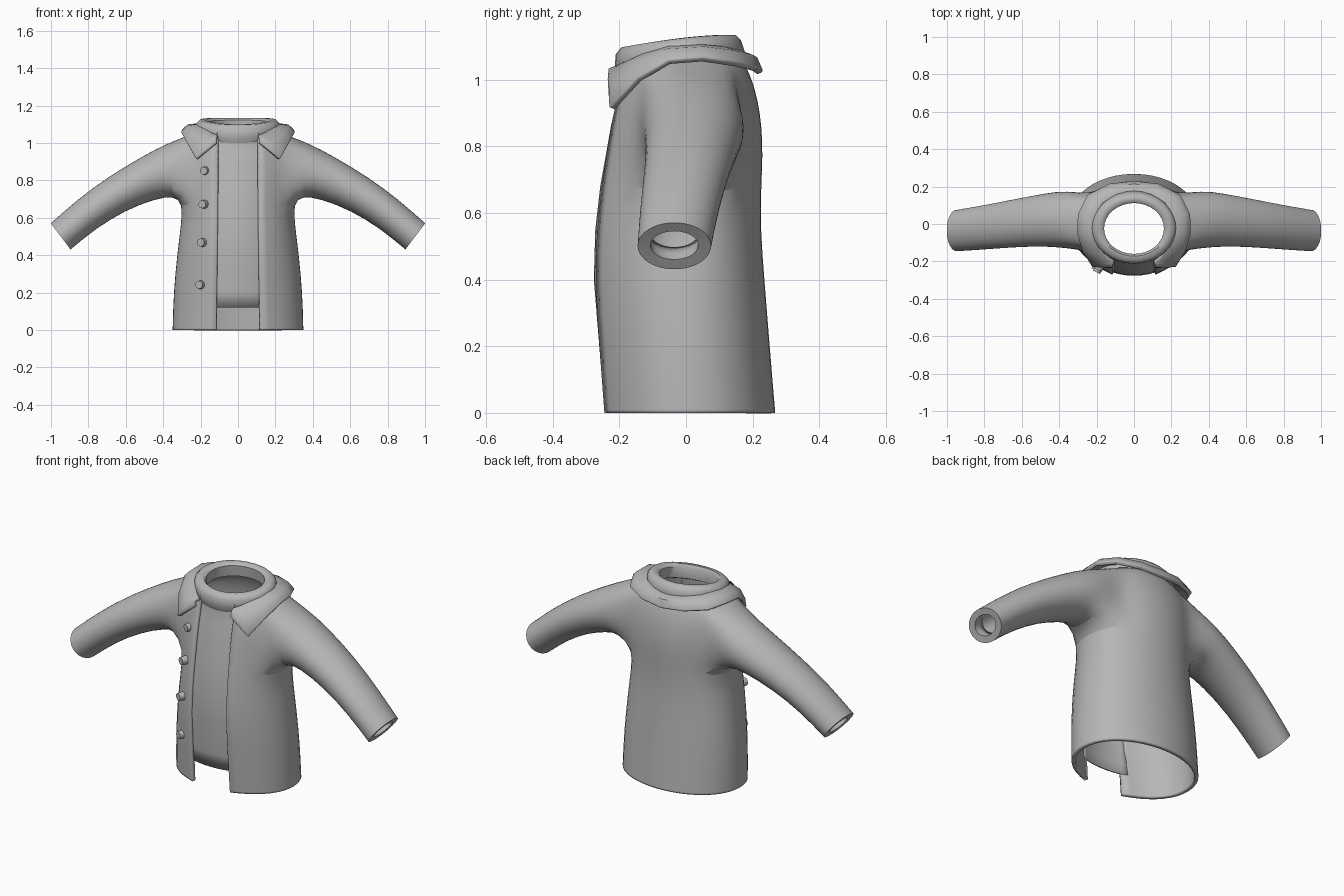
import bpy, bmesh, math
from mathutils import Vector

if "Cube" in bpy.data.objects:
    bpy.data.objects.remove(bpy.data.objects["Cube"])

cloth = bpy.data.materials.new("grey_cloth")
cloth.diffuse_color = (0.47, 0.47, 0.47, 1)
cloth.use_nodes = True
cloth.node_tree.nodes["Principled BSDF"].inputs["Base Color"].default_value = cloth.diffuse_color


def make(name, bm):
    bmesh.ops.recalc_face_normals(bm, faces=bm.faces[:])
    me = bpy.data.meshes.new(name)
    bm.to_mesh(me)
    bm.free()
    me.materials.append(cloth)
    ob = bpy.data.objects.new(name, me)
    bpy.context.collection.objects.link(ob)
    return ob


def mirror(ob):
    m = ob.modifiers.new("mirror", 'MIRROR')
    m.use_clip = True
    m.merge_threshold = 0.002


def smooth(ob, angle=40):
    bpy.ops.object.select_all(action='DESELECT')
    ob.select_set(True)
    bpy.context.view_layer.objects.active = ob
    bpy.ops.object.shade_smooth_by_angle(angle=math.radians(angle))


# Torso half: z, half width, front y, back y; open at the front
rows = [(0, .354, -.245, .271), (.012, .354, -.246, .27), (.2, .349, -.26, .254),
        (.4, .33, -.274, .238), (.55, .31, -.268, .226), (.68, .298, -.253, .228),
        (.77, .303, -.239, .233), (.86, .307, -.225, .23), (.94, .305, -.208, .218),
        (1.0, .29, -.195, .2), (1.045, .255, -.19, .18), (1.07, .205, -.185, .16)]
COLS = 10


def edge_angle(z, hw):
    return math.asin((.12 - .01 * z) / hw)


bm = bmesh.new()
crease = bm.edges.layers.float.new("crease_edge")
grid = []
for z, hw, yf, yb in rows:
    a0 = edge_angle(z, hw)
    ring = []
    for i in range(COLS + 1):
        a = a0 + (math.pi - a0) * i / COLS
        c = math.cos(a)
        y = yf * c / math.cos(a0) if c > 0 else yb * (-c) ** .9
        ring.append(bm.verts.new((hw * math.sin(a) if i < COLS else 0, y, z)))
    grid.append(ring)
R0, R1, C0, C1 = 5, 10, 2, 7         # armhole bounds in rows and columns
for r in range(len(rows) - 1):
    for c in range(COLS):
        if not (R0 <= r < R1 and C0 <= c < C1):
            bm.faces.new((grid[r][c], grid[r][c + 1], grid[r + 1][c + 1], grid[r + 1][c]))

# Sleeve grown from the armhole: top x, z, bottom x, z, y min, y max
idx = ([(R1, c) for c in (5, 6, 7)] + [(r, C1) for r in range(R1 - 1, R0 - 1, -1)]
       + [(R0, c) for c in range(C1 - 1, C0 - 1, -1)]
       + [(r, C0) for r in range(R0 + 1, R1 + 1)] + [(R1, 3), (R1, 4)])
loop = [grid[r][c] for r, c in idx]
n = len(loop)
sleeve = [(.38, 1.0, .345, .715, -.132, .181), (.5, .937, .44, .70, -.12, .167),
          (.7, .818, .60, .64, -.126, .132), (.86, .698, .763, .54, -.139, .1),
          (1.002, .572, .894, .43, -.147, .077), (.98, .546, .914, .46, -.108, .038),
          (.93, .583, .864, .497, -.108, .038)]
prev = loop
for s, (tx, tz, bx, bz, y0, y1) in enumerate(sleeve):
    top, bot = Vector((tx, 0, tz)), Vector((bx, 0, bz))
    mid, up = (top + bot) / 2, (top - bot) / 2
    ring = []
    for k in range(n):
        t = (k + .5) * 2 * math.pi / n
        p = mid + up * math.cos(t)
        p.y = (y0 + y1) / 2 + (y1 - y0) / 2 * math.sin(t)
        ring.append(bm.verts.new(p))
    for k in range(n):
        j = (k + 1) % n
        bm.faces.new((prev[k], prev[j], ring[j], ring[k]))
        if s in (5, 6):                # sharp cuff rim
            bm.edges.get((prev[k], prev[j]))[crease] = 1
    prev = ring
coat = make("coat_body_and_sleeves", bm)
# outward normals so that the thickness goes inwards
me = coat.data
hem = min(me.polygons, key=lambda p: (p.center - Vector((.35, 0, 0))).length)
if hem.normal.x < 0:
    me.flip_normals()
mirror(coat)
sub = coat.modifiers.new("subdivision", 'SUBSURF')
sub.levels = sub.render_levels = 1
sub.boundary_smooth = 'PRESERVE_CORNERS'
sol = coat.modifiers.new("thickness", 'SOLIDIFY')
sol.thickness, sol.offset = .02, -1
smooth(coat)

# Inner front panel closing the gap behind the coat's front edges
bm = bmesh.new()
panel = []
levels = [(.12, .351, -.254, 0)] + rows[2:-1]
for z, hw, yf, yb in levels:
    k = yf / math.cos(edge_angle(z, hw))
    xs = [.155 * (i / 4 - 1) for i in range(9)]
    panel.append([bm.verts.new((x, k * math.sqrt(1 - (x / hw) ** 2) + .02, z)) for x in xs])
for p, q in zip(panel, panel[1:]):
    for i in range(8):
        bm.faces.new((p[i], p[i + 1], q[i + 1], q[i]))
inner = make("inner_front_panel", bm)
sol = inner.modifiers.new("thickness", 'SOLIDIFY')
sol.thickness, sol.offset = .008, 0
smooth(inner)

# Closed collar band: half width, front y, back y, front z, back z
band = [(.21, -.20, .165, 1.0, 1.05), (.228, -.213, .178, 1.03, 1.08),
        (.224, -.212, .165, 1.075, 1.118), (.205, -.195, .148, 1.097, 1.135),
        (.175, -.172, .125, 1.10, 1.135), (.16, -.16, .112, 1.085, 1.122),
        (.165, -.165, .118, 1.02, 1.06)]
bm = bmesh.new()
N = 32
rings = []
for hw, yf, yb, zf, zb in band:
    ring = []
    for i in range(N):
        a = 2 * math.pi * i / N
        y = (yf + yb) / 2 - (yb - yf) / 2 * math.cos(a)
        z = zb - (zb - zf) * max(0, (yb - y) / (yb - yf)) ** 1.7
        ring.append(bm.verts.new((hw * math.sin(a), y, z)))
    rings.append(ring)
for k in range(len(rings)):
    p, q = rings[k], rings[(k + 1) % len(rings)]
    for i in range(N):
        j = (i + 1) % N
        bm.faces.new((p[i], p[j], q[j], q[i]))
smooth(make("collar_band", bm), 50)

# Turned-down collar flap: inner edge and outer edge, from front to back
flap = [((.105, -.2, 1.035), (.112, -.225, 1.0)),
        ((.14, -.172, 1.05), (.22, -.222, .912)),
        ((.18, -.122, 1.072), (.27, -.14, 1.0)),
        ((.208, -.05, 1.092), (.298, -.05, 1.052)),
        ((.203, .05, 1.096), (.295, .05, 1.06)),
        ((.165, .112, 1.09), (.245, .15, 1.045)),
        ((.09, .155, 1.08), (.13, .208, 1.03)),
        ((0, .167, 1.075), (0, .222, 1.02))]
bm = bmesh.new()
strips = []
for a, b in flap:
    a, b = Vector(a), Vector(b)
    m = (a + b) / 2
    m += Vector((m.x, m.y, 0)) * .06 + Vector((0, 0, .012))
    strips.append([bm.verts.new(v) for v in (a, m, b)])
for s, t in zip(strips, strips[1:]):
    for k in (0, 1):
        bm.faces.new((s[k], s[k + 1], t[k + 1], t[k]))
fl = make("collar_flap", bm)
mirror(fl)
sol = fl.modifiers.new("thickness", 'SOLIDIFY')
sol.thickness, sol.offset = .022, 0
bev = fl.modifiers.new("soft_edge", 'BEVEL')
bev.width, bev.segments, bev.angle_limit = .006, 2, math.radians(50)
smooth(fl, 45)

# Buttons down one front edge, reaching through the cloth: x, y, z
for i, (x, y, z) in enumerate([(-.176, -.194, .852), (-.184, -.228, .672),
                               (-.192, -.24, .468), (-.2, -.228, .242)]):
    bm = bmesh.new()
    bmesh.ops.create_cone(bm, cap_ends=True, segments=16, radius1=.024, radius2=.021, depth=.04)
    ob = make("button_%d" % (i + 1), bm)
    ob.location = (x, y, z)
    ob.rotation_euler = (math.radians(90), 0, math.radians(-25))
    smooth(ob)
